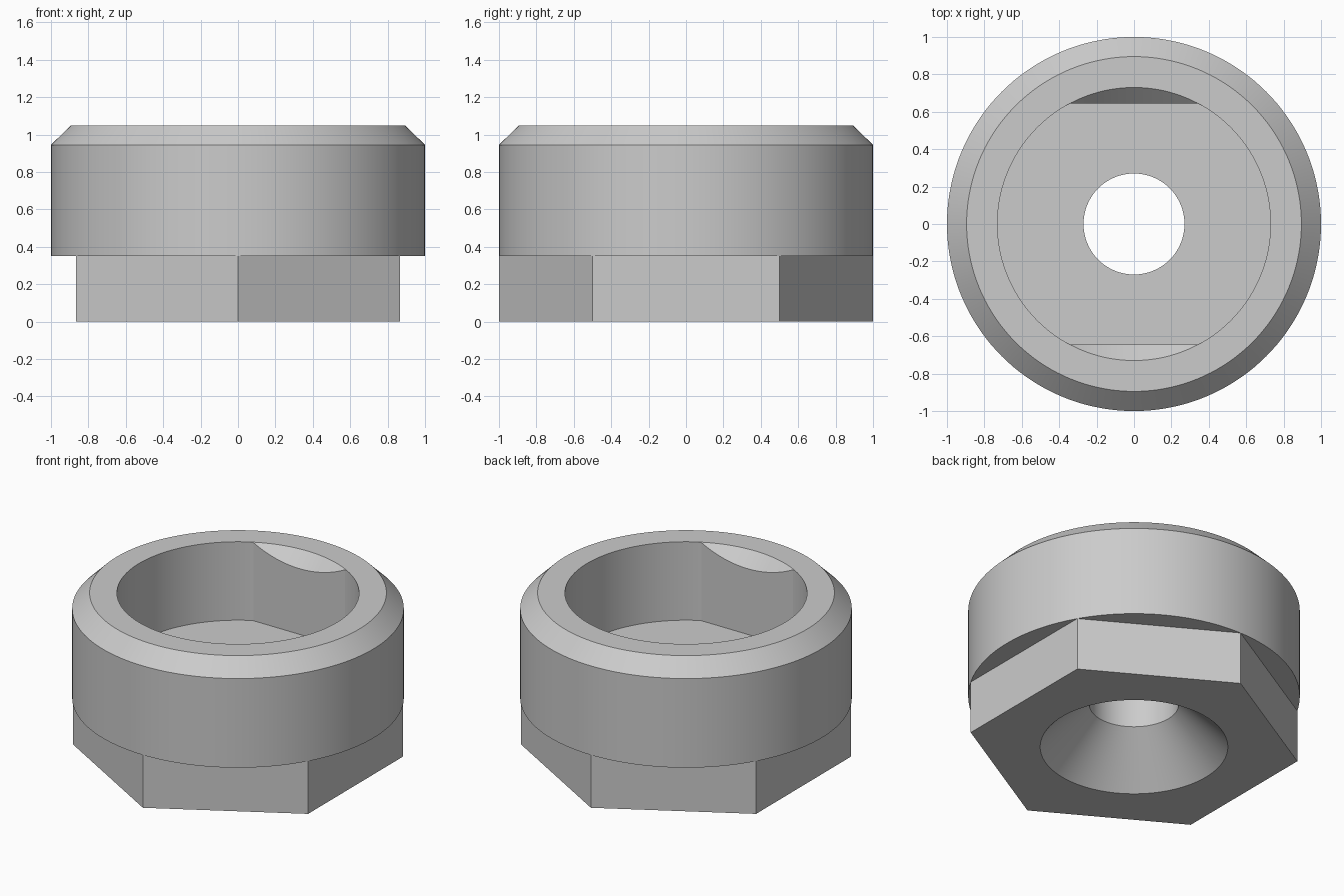
import bpy, bmesh
from math import sin, cos, pi, radians

cube = bpy.data.objects.get("Cube")
if cube:
    bpy.data.objects.remove(cube, do_unlink=True)

SEGMENTS = 144
TOP, COLLAR_BOTTOM, FLOOR = 1.048, 0.351, 0.526
BORE, FLAT = 0.73, 0.645
ANGLES = [2 * pi * i / SEGMENTS for i in range(SEGMENTS)]


def circle(r, z):
    return [(r * cos(a), r * sin(a), z) for a in ANGLES]


def hexagon(r, z):
    # corners point along +y and -y
    out = []
    for a in ANGLES:
        off = (a - radians(30)) % radians(60) - radians(30)
        d = r * cos(radians(30)) / cos(off)
        out.append((d * cos(a), d * sin(a), z))
    return out


def flatted(z, chamfer=False):
    # bore outline with two flats; the chamfer drops at 45 degrees
    out = []
    for x, y, _ in circle(BORE, z):
        cut = max(0.0, abs(y) - FLAT)
        y = max(-FLAT, min(FLAT, y))
        out.append((x, y, z - cut if chamfer else z))
    return out


# Closed sequence of outlines running round the wall section
rings = [
    circle(0.27, 0.296),           # countersink neck
    circle(0.27, FLOOR),           # through hole at the floor
    flatted(FLOOR),                # bore floor
    flatted(TOP, chamfer=True),    # upper edge of the flats
    circle(BORE, TOP),             # bore rim
    circle(0.895, TOP),            # top face
    circle(1.0, 0.944),            # outer chamfer
    circle(1.0, COLLAR_BOTTOM),    # collar wall
    hexagon(1.0, COLLAR_BOTTOM),   # collar underside
    hexagon(1.0, 0.0),             # hexagonal base
    circle(0.566, 0.0),            # countersink mouth
]

bm = bmesh.new()
loops = [[bm.verts.new(p) for p in ring] for ring in rings]
for k, low in enumerate(loops):
    high = loops[(k + 1) % len(loops)]
    for i in range(SEGMENTS):
        j = (i + 1) % SEGMENTS
        bm.faces.new((low[i], low[j], high[j], high[i]))
bmesh.ops.remove_doubles(bm, verts=bm.verts, dist=1e-4)
bmesh.ops.recalc_face_normals(bm, faces=bm.faces)
mesh = bpy.data.meshes.new("hex_nut_collar")
bm.to_mesh(mesh)
bm.free()

nut = bpy.data.objects.new("hex_nut_collar", mesh)
bpy.context.collection.objects.link(nut)

# Plain grey metal
grey = bpy.data.materials.new("light_grey")
grey.use_nodes = True
colour = (0.6, 0.6, 0.6, 1.0)
grey.diffuse_color = colour
grey.node_tree.nodes["Principled BSDF"].inputs["Base Color"].default_value = colour
mesh.materials.append(grey)

# Smooth round walls, crisp edges
bpy.ops.object.select_all(action="DESELECT")
nut.select_set(True)
bpy.context.view_layer.objects.active = nut
bpy.ops.object.shade_smooth_by_angle(angle=radians(20))
